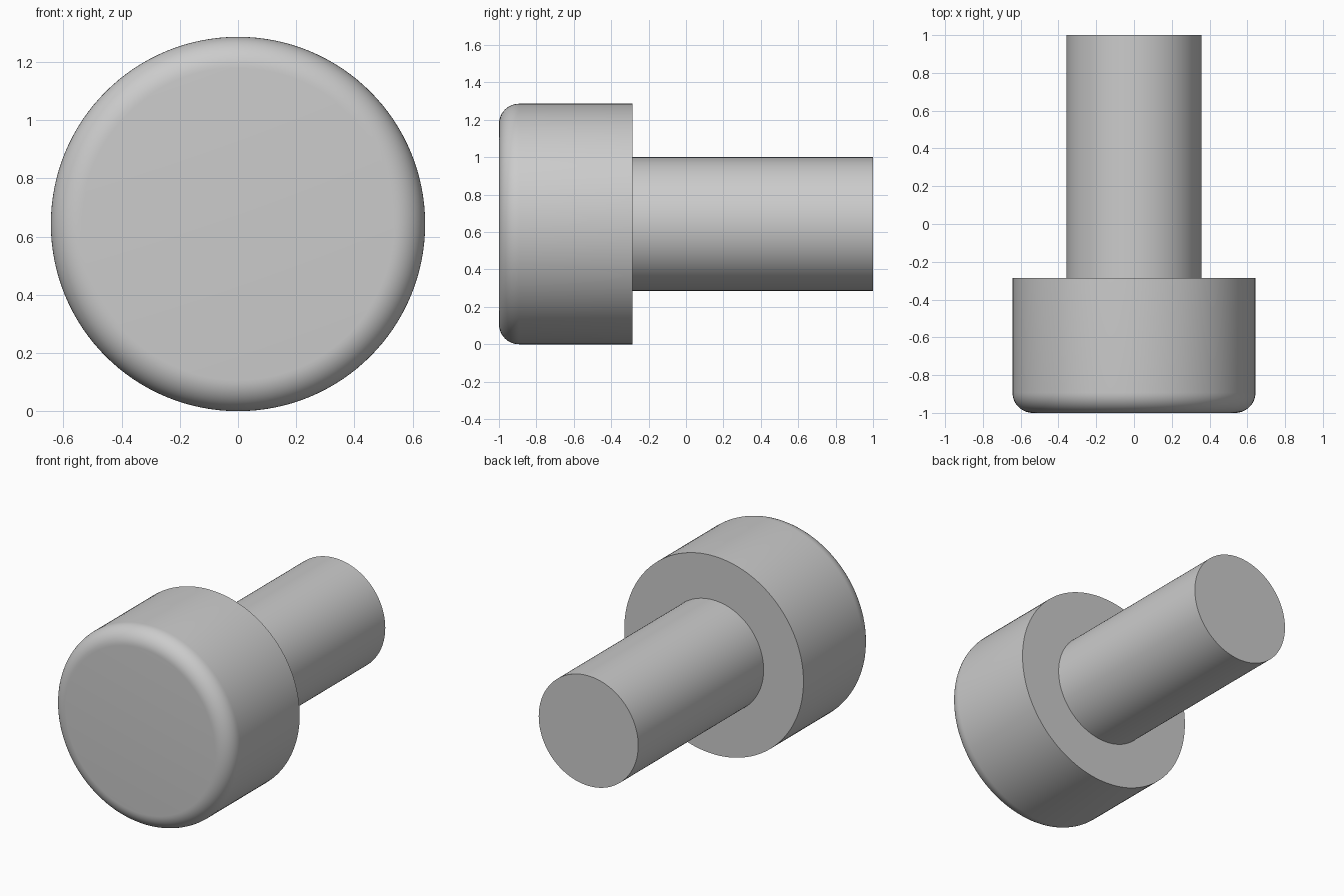
import bpy, bmesh, math

if "Cube" in bpy.data.objects:
    bpy.data.objects.remove(bpy.data.objects["Cube"])

SIDES = 128
HEAD_R, SHAFT_R = 0.643, 0.357
FRONT, SHOULDER, BACK = -1.0, -0.286, 1.0
ROUND = 0.107          # rounding on the front rim
ROUND_STEPS = 12

# Half profile as (radius, y), from the front face to the shaft end
profile = []
for i in range(ROUND_STEPS + 1):
    a = math.pi / 2 * i / ROUND_STEPS
    profile.append((HEAD_R - ROUND + ROUND * math.sin(a),
                    FRONT + ROUND - ROUND * math.cos(a)))
profile += [(HEAD_R, SHOULDER), (SHAFT_R, SHOULDER), (SHAFT_R, BACK)]

# Revolve the profile around the y axis
bm = bmesh.new()
rings = []
for r, y in profile:
    rings.append([bm.verts.new((r * math.cos(t), y, HEAD_R + r * math.sin(t)))
                  for t in (2 * math.pi * k / SIDES for k in range(SIDES))])
for a, b in zip(rings, rings[1:]):
    for k in range(SIDES):
        n = (k + 1) % SIDES
        bm.faces.new((a[k], a[n], b[n], b[k]))

# Flat end caps
bm.faces.new(rings[0])
bm.faces.new(rings[-1])
bmesh.ops.recalc_face_normals(bm, faces=bm.faces)

mesh = bpy.data.meshes.new("headed_pin")
bm.to_mesh(mesh)
bm.free()
pin = bpy.data.objects.new("headed_pin", mesh)
bpy.context.collection.objects.link(pin)

# Smooth sides, sharp shoulder and shaft end
bpy.context.view_layer.objects.active = pin
pin.select_set(True)
bpy.ops.object.shade_smooth_by_angle(angle=math.radians(30))
